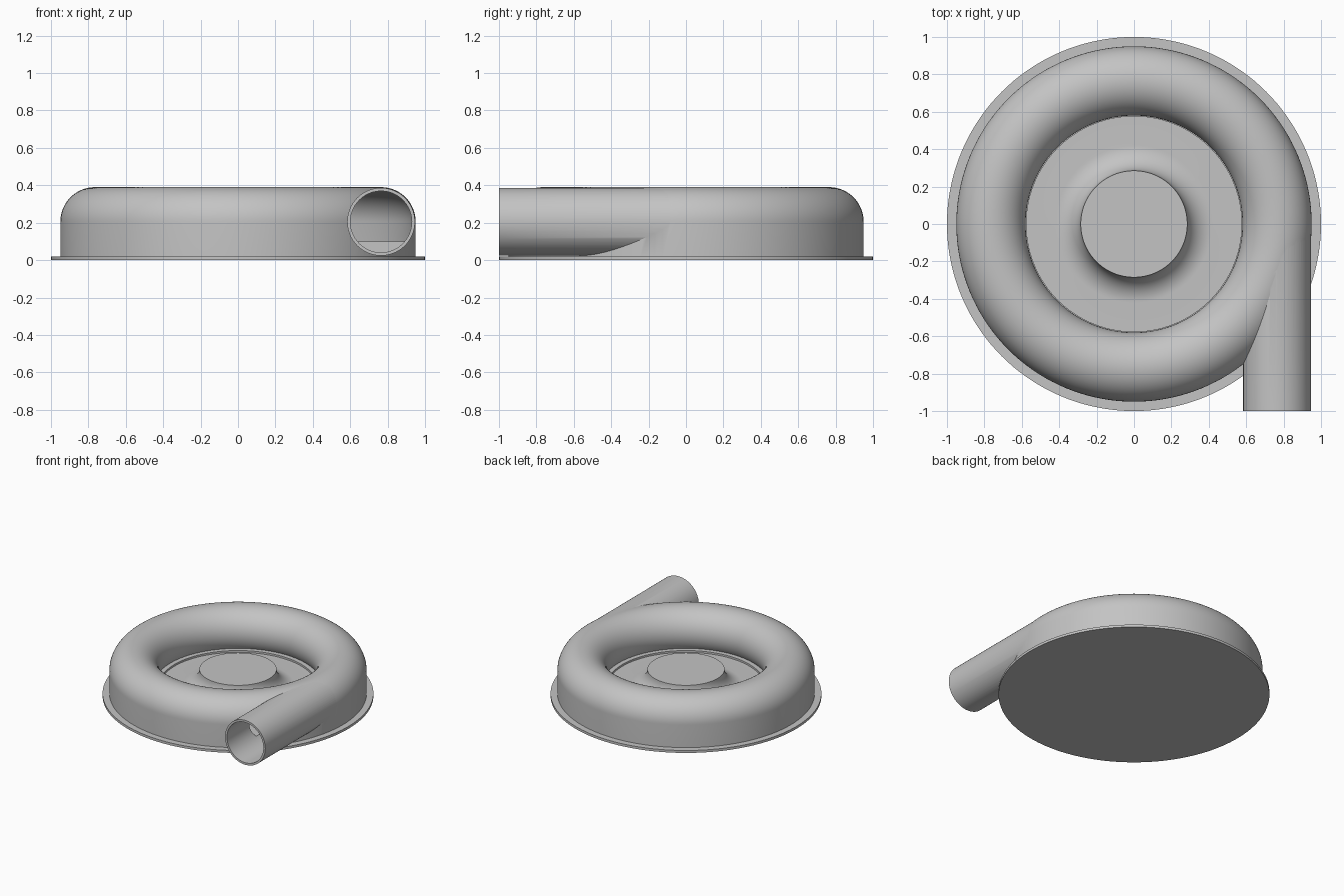
import bpy
import bmesh
from math import sin, cos, pi, radians
from mathutils import Matrix, Vector

cube = bpy.data.objects.get("Cube")
if cube:
    bpy.data.objects.remove(cube)

SEGMENTS = 144
TUBE_R, TUBE_Z = 0.765, 0.205     # centre of the ring-shaped passage
FLOOR = 0.1

grey = bpy.data.materials.new("plain grey")
grey.use_nodes = True
grey.diffuse_color = (0.55, 0.55, 0.55, 1)
grey.node_tree.nodes["Principled BSDF"].inputs["Base Color"].default_value = grey.diffuse_color


def finish(name, bm):
    bmesh.ops.remove_doubles(bm, verts=bm.verts, dist=1e-5)
    bmesh.ops.recalc_face_normals(bm, faces=bm.faces)
    mesh = bpy.data.meshes.new(name)
    bm.to_mesh(mesh)
    bm.free()
    mesh.materials.append(grey)
    obj = bpy.data.objects.new(name, mesh)
    bpy.context.collection.objects.link(obj)
    return obj


def lathe(name, profile, closed=False):
    """Spin an (r, z) profile around the z axis."""
    bm = bmesh.new()
    verts = [bm.verts.new((r, 0, z)) for r, z in profile]
    pairs = list(zip(verts, verts[1:]))
    if closed:
        pairs.append((verts[-1], verts[0]))
    edges = [bm.edges.new(p) for p in pairs]
    bmesh.ops.spin(bm, geom=verts + edges, cent=(0, 0, 0), axis=(0, 0, 1),
                   angle=2 * pi, steps=SEGMENTS, use_merge=True)
    return finish(name, bm)


def cylinder_y(name, radius, y0, y1):
    """Cylinder along y, in line with the passage on the left side."""
    bm = bmesh.new()
    place = Matrix.Translation((TUBE_R, (y0 + y1) / 2, TUBE_Z)) @ Matrix.Rotation(pi / 2, 4, "X")
    bmesh.ops.create_cone(bm, cap_ends=True, segments=96, radius1=radius,
                          radius2=radius, depth=abs(y1 - y0), matrix=place)
    return finish(name, bm)


def arc(cx, cz, rx, rz, start, end, steps):
    angles = [radians(start + (end - start) * i / steps) for i in range(steps + 1)]
    return [(cx + rx * cos(a), cz + rz * sin(a)) for a in angles]


def combine(target, tool, operation):
    mod = target.modifiers.new("combine", "BOOLEAN")
    mod.object, mod.operation, mod.solver = tool, operation, "EXACT"
    bpy.context.view_layer.objects.active = target
    bpy.ops.object.modifier_apply(modifier=mod.name)
    bpy.data.objects.remove(tool)


# Ring-shaped housing with the flared hub in its middle
hub_flare = arc(0.42, 0.217, 0.135, 0.132, 270, 180, 16)
housing = lathe("housing", [(0, 0.01), (0.95, 0.01)]
                + arc(TUBE_R, TUBE_Z, 0.185, 0.185, 0, 214.6, 44)
                + [(0.575, FLOOR), (0.575, 0.085)]
                + hub_flare + [(0, 0.217)])

# Outlet pipe leaving at a tangent to the front
outlet = cylinder_y("outlet_pipe", 0.181, 0, -1)
combine(housing, outlet, "UNION")

# Hollow passage and pipe bore
passage = lathe("passage_cutter", [(TUBE_R + 0.168, FLOOR)]
                + arc(TUBE_R, TUBE_Z, 0.168, 0.168, 0, 218.7, 40), closed=True)
bore = cylinder_y("bore_cutter", 0.164, -0.02, -1.1)
for cutter in (passage, bore):
    cutter.hide_render = True
    combine(housing, cutter, "DIFFERENCE")

# Thin base flange
flange = lathe("base_flange", [(0, 0), (1, 0), (1, 0.02), (0, 0.02)])

# Smooth curves, crisp edges
for obj in (housing, flange):
    bpy.ops.object.select_all(action="DESELECT")
    obj.select_set(True)
    bpy.context.view_layer.objects.active = obj
    bpy.ops.object.shade_smooth_by_angle(angle=radians(30))
